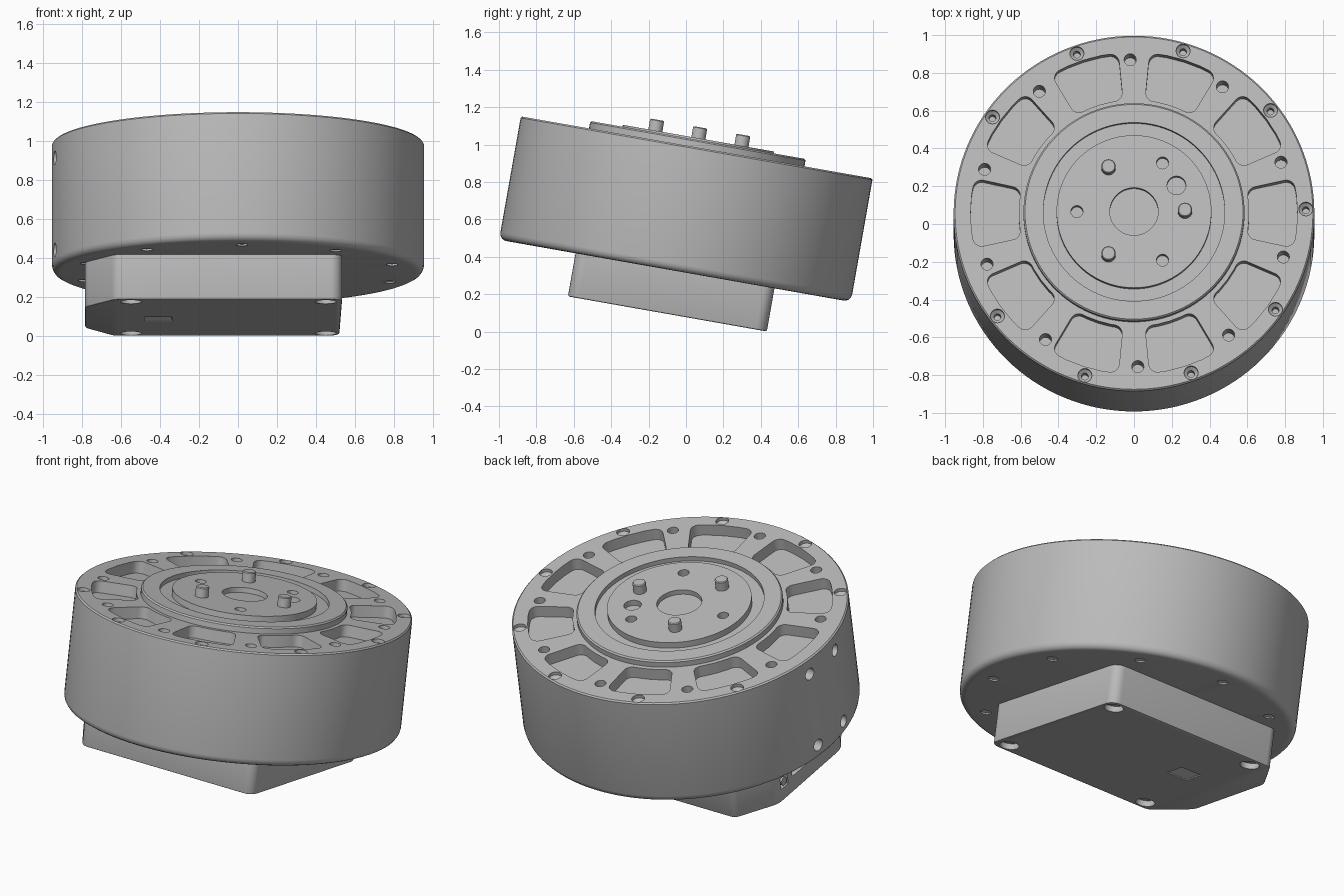
import bpy, bmesh
from math import radians, sin, cos, pi
from mathutils import Matrix, Vector

cube = bpy.data.objects.get("Cube")
if cube:
    bpy.data.objects.remove(cube)

# The whole motor leans ten degrees; parts are built upright with z = 0 on the top face
TILT = Matrix.Translation((0, 0.0575, 0.985)) @ Matrix.Rotation(radians(-10), 4, 'X')


def make_material(name, value):
    m = bpy.data.materials.new(name)
    m.use_nodes = True
    colour = (value, value, value, 1)
    m.diffuse_color = colour
    m.node_tree.nodes["Principled BSDF"].inputs["Base Color"].default_value = colour
    return m


GREY = make_material("metal grey", 0.5)
LIGHT = make_material("light grey", 0.75)


def at(x, y, z=0):
    return Matrix.Translation((x, y, z))


def polar(r, degrees, z=0):
    a = radians(degrees)
    return at(r * cos(a), r * sin(a), z)


def lathe(bm, profile, place=Matrix(), sides=24):
    """Closed solid turned around z from (radius, height) points."""
    rings = []
    for r, z in profile:
        if r == 0:
            rings.append([bm.verts.new(place @ Vector((0, 0, z)))] * sides)
        else:
            rings.append([bm.verts.new(place @ Vector((r * cos(2 * pi * i / sides),
                         r * sin(2 * pi * i / sides), z))) for i in range(sides)])
    for a, b in zip(rings, rings[1:]):
        for i in range(sides):
            j = (i + 1) % sides
            bm.faces.new(list(dict.fromkeys((a[i], a[j], b[j], b[i]))))


def pin(bm, place, r, low, high, sides=24):
    lathe(bm, [(0, low), (r, low), (r, high), (0, high)], place, sides)


def prism(bm, outline, low, high, rounds=None, place=Matrix()):
    """Extruded outline; rounds maps corner index to fillet size."""
    tmp = bmesh.new()
    base = [tmp.verts.new((x, y, low)) for x, y in outline]
    top = [tmp.verts.new((x, y, high)) for x, y in outline]
    n = len(outline)
    tmp.faces.new(base[::-1])
    tmp.faces.new(top)
    for i in range(n):
        tmp.faces.new((base[i], base[(i + 1) % n], top[(i + 1) % n], top[i]))
    for i, size in (rounds or {}).items():
        edge = tmp.edges.get((base[i], top[i]))
        bmesh.ops.bevel(tmp, geom=[edge], offset=size, segments=6,
                        profile=0.5, affect='EDGES')
    tmp.transform(place)
    mesh = bpy.data.meshes.new("temp")
    tmp.to_mesh(mesh)
    tmp.free()
    bm.from_mesh(mesh)
    bpy.data.meshes.remove(mesh)


def add_object(name, bm):
    bmesh.ops.recalc_face_normals(bm, faces=bm.faces)
    mesh = bpy.data.meshes.new(name)
    bm.to_mesh(mesh)
    bm.free()
    obj = bpy.data.objects.new(name, mesh)
    bpy.context.collection.objects.link(obj)
    return obj


def finish(name, bm, cutters=None, material=GREY):
    """Cut, lean, colour and shade one part."""
    obj = add_object(name, bm)
    if cutters:
        tool = add_object(name + "_cutter", cutters)
        tool.hide_render = True
        mod = obj.modifiers.new("cut", 'BOOLEAN')
        mod.operation, mod.solver, mod.object = 'DIFFERENCE', 'EXACT', tool
        graph = bpy.context.evaluated_depsgraph_get()
        cut = bpy.data.meshes.new_from_object(obj.evaluated_get(graph))
        obj.modifiers.clear()
        obj.data = cut
        bpy.data.objects.remove(tool)
    obj.data.transform(TILT)
    obj.data.materials.clear()
    obj.data.materials.append(material)
    bpy.ops.object.select_all(action='DESELECT')
    obj.select_set(True)
    bpy.context.view_layer.objects.active = obj
    bpy.ops.object.shade_smooth_by_angle(angle=radians(30))
    return obj


# Main round housing with rounded lower edge
body = bmesh.new()
lathe(body, [(0, 0), (0.947, 0), (0.955, -0.008), (0.955, -0.63), (0.951, -0.647),
             (0.941, -0.661), (0.928, -0.668), (0.91, -0.67), (0, -0.67)], sides=128)

# Housing cuts: pockets, bolt holes, counterbored rim screws, side holes
cuts = bmesh.new()
half, steps = 12.5, 4
arc = [radians(-half + 2 * half * i / steps) for i in range(steps + 1)]
pocket = [(0.865 * cos(a), 0.865 * sin(a)) for a in arc]
pocket += [(0.61 * cos(a), 0.61 * sin(a)) for a in reversed(arc)]
corners = {0: 0.05, steps: 0.05, steps + 1: 0.045, 2 * steps + 1: 0.045}
for k in range(10):
    prism(cuts, pocket, -0.07, 0.05, corners, Matrix.Rotation(radians(36 * k), 4, 'Z'))
    bolt = 19.4 + 36 * k
    pin(cuts, polar(0.825, bolt), 0.032, -0.12, 0.05)
    pin(cuts, polar(0.825, bolt), 0.03, -0.75, -0.63)
    if k != 5:
        lathe(cuts, [(0, -0.09), (0.018, -0.09), (0.018, -0.035), (0.037, -0.02),
                     (0.037, 0.05), (0, 0.05)], polar(0.91, 1.4 + 36 * k))
for angle in (174, 190):
    for z in (-0.1, -0.58):
        side = Matrix.Rotation(radians(angle), 4, 'Z') @ at(0, 0, z) \
            @ Matrix.Rotation(pi / 2, 4, 'Y')
        pin(cuts, side, 0.036, 0.9, 1.05)
finish("housing", body, cuts)

# Output hub with raised inner plate, groove and shallow centre bore
hub = bmesh.new()
lathe(hub, [(0, -0.01), (0.585, -0.01), (0.585, 0.032), (0.577, 0.04), (0.48, 0.04),
            (0.48, 0.012), (0.41, 0.012), (0.41, 0.05), (0.128, 0.05), (0.128, 0.02),
            (0, 0.02)], sides=96)
cuts = bmesh.new()
for angle in (60, 180, 300):
    pin(cuts, polar(0.302, angle), 0.032, 0.005, 0.1)
pin(cuts, polar(0.265, 32), 0.05, 0.015, 0.1)
finish("output_hub", hub, cuts)

# Three drive pins
pins = bmesh.new()
for angle in (0, 120, 240):
    lathe(pins, [(0, 0.03), (0.038, 0.03), (0.038, 0.104), (0.033, 0.109), (0, 0.109)],
          polar(0.27, angle))
finish("drive_pins", pins)

# Electronics box underneath, with two clipped corners
box = bmesh.new()
outline = [(-0.63, -0.54), (0.535, -0.54), (0.52, 0.54), (-0.64, 0.54),
           (-0.785, 0.31), (-0.785, -0.31)]
prism(box, outline, -0.904, -0.66,
      {0: 0.03, 1: 0.06, 2: 0.06, 3: 0.03, 4: 0.03, 5: 0.03})
low = min(v.co.z for v in box.verts)
rim = [e for e in box.edges if all(abs(v.co.z - low) < 0.001 for v in e.verts)]
bmesh.ops.bevel(box, geom=rim, offset=0.008, segments=2, profile=0.5, affect='EDGES')


def block(bm, centre, size):
    x, y, z = centre
    sx, sy, sz = (s / 2 for s in size)
    prism(bm, [(x - sx, y - sy), (x + sx, y - sy), (x + sx, y + sy), (x - sx, y + sy)],
          z - sz, z + sz)


cuts = bmesh.new()
for x in (-0.55, 0.45):
    for y in (-0.465, 0.465):
        pin(cuts, at(x, y), 0.055, -1.0, -0.87)
block(cuts, (-0.41, 0.05, -0.92), (0.14, 0.13, 0.06))
block(cuts, (-0.79, 0.06, -0.77), (0.1, 0.2, 0.07))
block(cuts, (-0.79, 0.24, -0.79), (0.1, 0.07, 0.07))
finish("electronics_box", box, cuts)

# Side sockets inside the box openings
sockets = bmesh.new()
block(sockets, (-0.76, 0.06, -0.77), (0.04, 0.16, 0.03))
pin(sockets, at(-0.76, 0.24, -0.79) @ Matrix.Rotation(pi / 2, 4, 'Y'), 0.025, -0.025, 0.025)
finish("side_sockets", sockets)

# Pale window and bolt ends on the underside
pale = bmesh.new()
block(pale, (-0.41, 0.05, -0.894), (0.138, 0.128, 0.008))
for k in range(10):
    pin(pale, polar(0.825, 19.4 + 36 * k), 0.0295, -0.662, -0.654)
finish("underside_inserts", pale, material=LIGHT)
